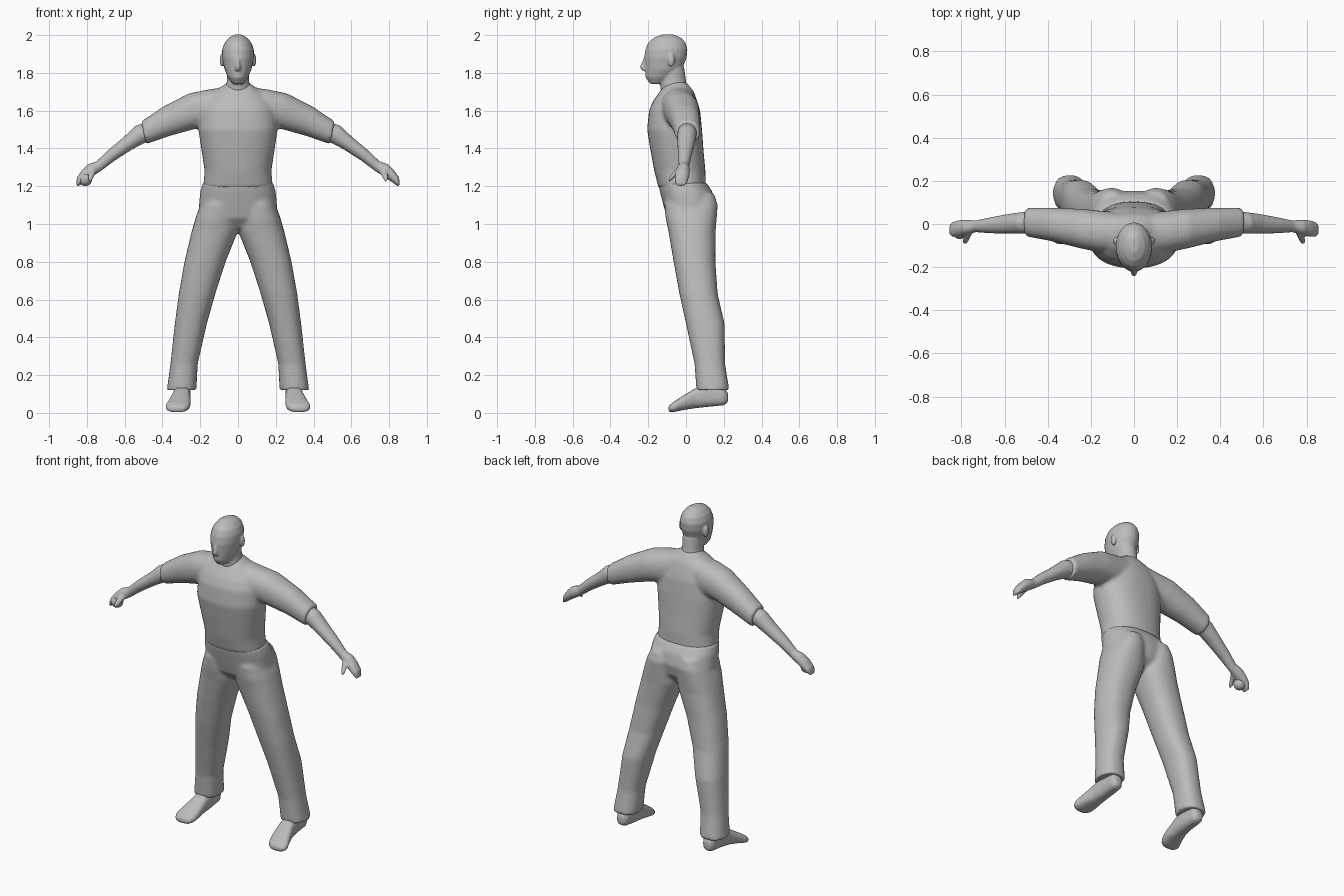
import bpy, bmesh
from math import cos, sin, pi
from mathutils import Vector, Matrix

if "Cube" in bpy.data.objects:
    bpy.data.objects.remove(bpy.data.objects["Cube"], do_unlink=True)

grey = bpy.data.materials.new("plain grey")
grey.use_nodes = True
COLOUR = (0.5, 0.5, 0.5, 1)
grey.diffuse_color = COLOUR
grey.node_tree.nodes["Principled BSDF"].inputs["Base Color"].default_value = COLOUR


def loft(bm, sections, place, power=2.0, count=24):
    """Skin closed oval sections (pos, a0, a1, b0, b1); place maps them to space."""
    rings = []
    for pos, a0, a1, b0, b1 in sections:
        ring = []
        for i in range(count):
            c, s = cos(2 * pi * i / count), sin(2 * pi * i / count)
            u = abs(c) ** (2 / power) * (1 if c > 0 else -1)
            v = abs(s) ** (2 / power) * (1 if s > 0 else -1)
            a = (a0 + a1) / 2 + u * (a1 - a0) / 2
            b = (b0 + b1) / 2 + v * (b1 - b0) / 2
            ring.append(bm.verts.new(place(pos, a, b, (a0 + a1) / 2)))
        rings.append(ring)
    for low, high in zip(rings, rings[1:]):
        for i in range(count):
            j = (i + 1) % count
            bm.faces.new((low[i], low[j], high[j], high[i]))
    bm.faces.new(rings[0][::-1])
    bm.faces.new(rings[-1])


def ball(bm, centre, size):
    matrix = Matrix.Translation(centre) @ Matrix.Diagonal((*size, 1))
    bmesh.ops.create_uvsphere(bm, u_segments=16, v_segments=10, radius=1, matrix=matrix)


def finish(bm, name, voxel=None, smooth=4):
    """Make the object; a voxel size melts its pieces into one skin."""
    bmesh.ops.recalc_face_normals(bm, faces=bm.faces)
    for face in bm.faces:
        face.smooth = True
    mesh = bpy.data.meshes.new(name)
    bm.to_mesh(mesh)
    bm.free()
    mesh.materials.append(grey)
    obj = bpy.data.objects.new(name, mesh)
    bpy.context.collection.objects.link(obj)
    if voxel:
        remesh = obj.modifiers.new("skin", 'REMESH')
        remesh.mode = 'VOXEL'
        remesh.voxel_size = voxel
        remesh.use_smooth_shade = True
        relax = obj.modifiers.new("relax", 'SMOOTH')
        relax.factor = 0.5
        relax.iterations = smooth
    return obj


def upright(side=1):
    return lambda z, x, y, mid: (side * x, y, z)


def sideways(side, tilt):
    return lambda x, z, y, mid: (side * (x + tilt * (z - mid)), y, z)


def lengthwise(side):
    return lambda y, z, x, mid: (side * x, y, z)


def symmetric(rows):
    return [(z, -w, w, front, back) for z, w, front, back in rows]


# Shirt: trunk and both sleeves
bm = bmesh.new()
loft(bm, symmetric([
    (1.19, .185, -.145, .105), (1.28, .177, -.168, .103), (1.4, .195, -.19, .092),
    (1.5, .21, -.206, .085), (1.6, .2, -.196, .075), (1.65, .175, -.175, .06),
    (1.7, .13, -.14, .042), (1.735, .075, -.115, .015), (1.75, .06, -.09, 0)]),
    upright(), 2.3, 32)
for side in (-1, 1):
    loft(bm, [
        (.05, 1.54, 1.725, -.12, .05), (.14, 1.515, 1.712, -.135, .06),
        (.24, 1.505, 1.692, -.115, .07), (.38, 1.465, 1.622, -.08, .076),
        (.5, 1.422, 1.543, -.058, .076)], sideways(side, .2), 2.2)
finish(bm, "shirt", .011)

# Trousers: hips and both legs
bm = bmesh.new()
loft(bm, symmetric([
    (.975, .1, -.05, .09), (1.03, .2, -.1, .14), (1.1, .207, -.12, .155),
    (1.17, .2, -.138, .14), (1.22, .186, -.148, .108)]), upright(), 2.3, 32)
for side in (-1, 1):
    loft(bm, [
        (.12, .22, .377, .055, .23), (.26, .213, .358, .045, .207),
        (.47, .165, .335, 0, .205), (.63, .12, .314, -.035, .168),
        (.8, .065, .284, -.066, .156), (.96, .001, .246, -.093, .157),
        (1.03, .001, .226, -.108, .163), (1.1, .005, .2, -.115, .168),
        (1.16, .03, .17, -.1, .15)], upright(side), 2.3)
finish(bm, "trousers", .011)

# Head with neck, nose and ears
bm = bmesh.new()
loft(bm, symmetric([
    (1.742, .028, -.19, -.12), (1.775, .053, -.214, -.06), (1.82, .072, -.217, -.02),
    (1.88, .084, -.222, .004), (1.925, .084, -.215, .008), (1.96, .071, -.2, -.002),
    (1.985, .05, -.172, -.025), (2.003, .02, -.13, -.065)]), upright())
loft(bm, symmetric([
    (1.66, .085, -.125, .02), (1.72, .066, -.135, .008),
    (1.76, .058, -.138, 0), (1.83, .058, -.13, -.01)]), upright())
loft(bm, symmetric([
    (1.812, .016, -.235, -.19), (1.832, .015, -.245, -.19),
    (1.88, .008, -.224, -.19)]), upright(), 2, 12)
for side in (-1, 1):
    ball(bm, Vector((side * .085, -.078, 1.868)), (.012, .019, .036))
finish(bm, "head", .006, 3)

for side, label in ((1, "left"), (-1, "right")):
    # Forearm, curved hand and thumb
    bm = bmesh.new()
    loft(bm, [
        (.46, 1.445, 1.54, -.045, .06), (.52, 1.43, 1.518, -.045, .055),
        (.58, 1.395, 1.464, -.045, .047), (.67, 1.335, 1.392, -.043, .03),
        (.735, 1.284, 1.332, -.038, .016), (.775, 1.26, 1.318, -.05, .02),
        (.81, 1.236, 1.286, -.058, .018), (.84, 1.212, 1.25, -.06, .01),
        (.853, 1.198, 1.214, -.05, -.005)], sideways(side, .6))
    loft(bm, [
        (-.025, 1.268, 1.3, .74, .785), (-.055, 1.25, 1.29, .755, .79),
        (-.08, 1.228, 1.26, .768, .795), (-.092, 1.222, 1.24, .775, .79)],
        lengthwise(side), 2, 12)
    finish(bm, label + "_arm", .006, 3)

    # Shoe with sole sloping down to the toe
    bm = bmesh.new()
    loft(bm, [
        (.222, .055, .105, .275, .32), (.2, .04, .14, .258, .335),
        (.12, .032, .155, .25, .34), (.05, .025, .132, .25, .348),
        (-.02, .014, .088, .25, .37), (-.06, .005, .062, .256, .385),
        (-.083, .003, .045, .272, .375), (-.093, .01, .032, .29, .355)],
        lengthwise(side), 2.6)
    finish(bm, label + "_shoe", .008, 2)

# Ball held in the right hand
bm = bmesh.new()
ball(bm, Vector((-.808, -.035, 1.236)), (.035, .035, .035))
finish(bm, "held_ball")
